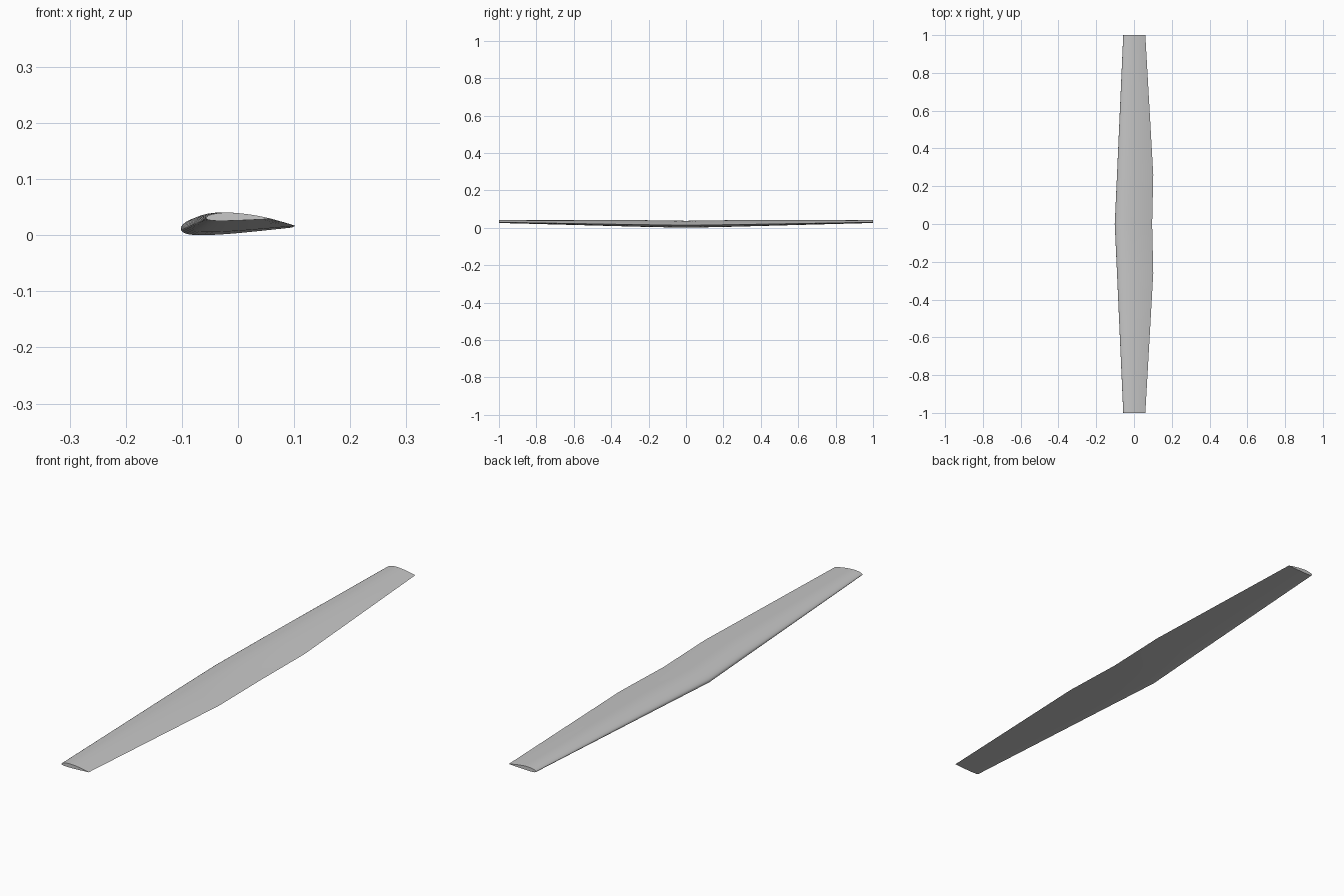
import bpy, bmesh, math

cube = bpy.data.objects.get("Cube")
if cube:
    bpy.data.objects.remove(cube, do_unlink=True)

grey = bpy.data.materials.new("light grey")
grey.use_nodes = True
colour = (0.57, 0.57, 0.57, 1)
grey.diffuse_color = colour
grey.node_tree.nodes["Principled BSDF"].inputs["Base Color"].default_value = colour

STEPS = 28


def aerofoil(thickness, camber, peak=0.4):
    """Closed loop from trailing edge over the top to the nose and back below."""
    upper, lower = [], []
    for i in range(STEPS + 1):
        t = (1 - math.cos(math.pi * i / STEPS)) / 2
        half = 5 * thickness * (0.2969 * math.sqrt(t) - 0.126 * t
                                - 0.3516 * t**2 + 0.2843 * t**3 - 0.1036 * t**4)
        edge = peak if t < peak else 1 - peak
        mean = camber * (1 - ((t - peak) / edge) ** 2)
        upper.append((t, mean + half))
        lower.append((t, mean - half))
    return upper[::-1] + lower[1:-1]


# Half-span stations: y, nose x, tail x, nose z, tail z, thickness, camber
root = (0, -0.102, 0.096, 0.011, 0.013, 0.183, 0.035)
kink = (0.26, -0.09, 0.102, 0.0165, 0.016, 0.18, 0.035)
tip = (1, -0.057, 0.06, 0.03, 0.0285, 0.125, 0.025)


def mirrored(station):
    return (-station[0],) + station[1:]


# Wing lofted tip to tip
bm = bmesh.new()
rings = []
for y, nose, tail, z0, z1, thick, camber in (
        mirrored(tip), mirrored(kink), root, kink, tip):
    chord = tail - nose
    rings.append([bm.verts.new((nose + t * chord, y, z0 + t * (z1 - z0) + h * chord))
                  for t, h in aerofoil(thick, camber)])
for a, b in zip(rings, rings[1:]):
    for i in range(len(a)):
        j = (i + 1) % len(a)
        bm.faces.new((a[i], a[j], b[j], b[i]))

# Flat tip caps
bm.faces.new(rings[0])
bm.faces.new(rings[-1])
bmesh.ops.recalc_face_normals(bm, faces=bm.faces)

# Rest the underside on the ground
low = min(v.co.z for v in bm.verts)
bmesh.ops.translate(bm, verts=bm.verts, vec=(0, 0, -low))

mesh = bpy.data.meshes.new("wing")
bm.to_mesh(mesh)
bm.free()
mesh.materials.append(grey)
wing = bpy.data.objects.new("wing", mesh)
bpy.context.collection.objects.link(wing)

bpy.ops.object.select_all(action="DESELECT")
wing.select_set(True)
bpy.context.view_layer.objects.active = wing
bpy.ops.object.shade_smooth_by_angle(angle=math.radians(30))
